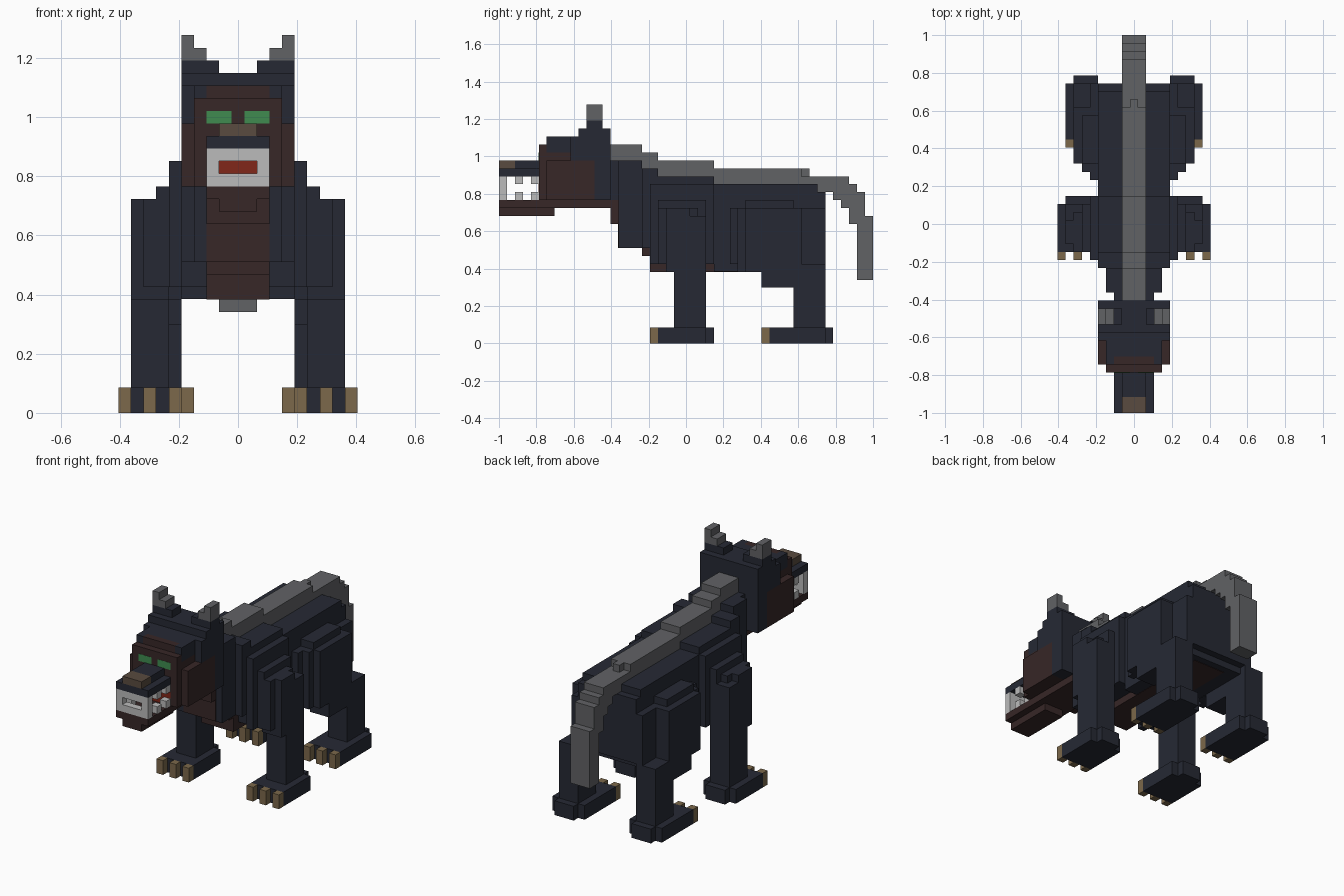
import bpy

if "Cube" in bpy.data.objects:
    bpy.data.objects.remove(bpy.data.objects["Cube"])

U = 2 / 47  # one block of the model's grid; y counted 0..47 from the nose


def material(name, r, g, b):
    m = bpy.data.materials.new(name)
    m.diffuse_color = (r, g, b, 1)
    m.use_nodes = True
    m.node_tree.nodes["Principled BSDF"].inputs["Base Color"].default_value = m.diffuse_color
    return m


DARK = material("dark_fur", 0.019, 0.022, 0.034)
BROWN = material("brown_fur", 0.038, 0.020, 0.020)
GREY = material("grey_mane", 0.12, 0.122, 0.13)
CLAW = material("claw", 0.20, 0.14, 0.07)
NOSE = material("nose", 0.10, 0.07, 0.05)
GREEN = material("eye_green", 0.05, 0.26, 0.08)
WHITE = material("tooth", 0.50, 0.50, 0.50)
RED = material("mouth_red", 0.22, 0.02, 0.01)


def part(name, mat, boxes, mirror=False):
    """One object from boxes (x0, x1, y0, y1, z0, z1) in grid blocks."""
    verts, faces = [], []
    for x0, x1, y0, y1, z0, z1 in boxes:
        n = len(verts)
        verts += [(x * U, y * U - 1, z * U) for z in (z0, z1)
                  for x, y in ((x0, y0), (x1, y0), (x1, y1), (x0, y1))]
        faces += [[n + i for i in f] for f in
                  ((3, 2, 1, 0), (4, 5, 6, 7), (0, 1, 5, 4),
                   (1, 2, 6, 5), (2, 3, 7, 6), (3, 0, 4, 7))]
    me = bpy.data.meshes.new(name)
    me.from_pydata(verts, [], faces)
    me.materials.append(mat)
    ob = bpy.data.objects.new(name, me)
    bpy.context.collection.objects.link(ob)
    if mirror:
        mod = ob.modifiers.new("mirror", 'MIRROR')
        mod.use_mirror_merge = False
    return ob


def mid(w, *rest):
    return (-w, w, *rest)


# Muzzle, nose and lower jaw
part("upper_jaw", DARK, [mid(2.5, 0, 5, 21, 22), mid(1.5, 2, 5, 22, 23)])
part("nose", NOSE, [mid(1.5, 0, 2, 22, 23)])
part("lower_jaw", BROWN, [mid(2.5, 0, 15, 17, 18), mid(1.5, 0, 7, 16, 17)])

# Teeth: front rows, corner fangs and spaced side teeth
part("front_teeth", WHITE, [mid(1.5, 0, 1, z, z + 1) for z in (18, 20)])
part("side_teeth", WHITE, [(1.5, 2.5, 0, 1, 18, 21)] +
     [(1.5, 2.5, y, y + 1, z, z + 1) for y in (2, 4) for z in (18, 20)], True)
part("mouth_back", RED, [mid(2.5, 4.95, 5, 18, 21)])

# Head
part("face", BROWN, [mid(3.5, 5, 12, 18, 24), mid(3.5, 5, 6, 24, 25),
                     mid(2.5, 6, 7, 24, 26)])
part("cheek", BROWN, [(3.5, 4.5, 6, 12, 18, 23)], True)
part("forehead", DARK, [mid(3.5, 7, 10, 24, 26), mid(3.5, 10, 14, 24, 27)])
part("brow_side", DARK, [(2.5, 3.5, 6, 7, 24, 26), (3.5, 4.5, 9, 14, 23, 26)], True)
part("skull_back", DARK, [mid(4.5, 12, 14, 18, 26)])
part("eye", GREEN, [(0.5, 2.5, 4.97, 5.5, 23, 24)], True)
part("ear", DARK, [(1.5, 4.5, 11, 13, 26, 28), (3.5, 4.5, 10, 14, 26, 27)], True)
part("ear_tip", GREY, [(2.5, 4.5, 11, 13, 28, 29), (3.5, 4.5, 11, 13, 29, 30)], True)

# Neck, chest, body and belly
part("neck", DARK, [mid(2.5, 14, 15, 18, 23), mid(3.5, 15, 18, 12, 23)])
part("throat", BROWN, [mid(2.5, 14, 15, 15, 18), mid(2.5, 14.95, 18, 12, 17)])
part("body", DARK, [mid(4.5, 18, 20, 12, 22), mid(4.5, 20, 27, 10, 21),
                    mid(4.5, 27, 40, 9.05, 20), mid(4.5, 40, 41, 10, 19)])
part("chest", BROWN, [mid(2.5, 17.95, 19, 11, 13), mid(2.5, 18.95, 27, 9, 12),
                      mid(2.5, 27, 39, 9, 10)])

# Mane steps down along the back: (start, end, top)
mane = [(14, 18, 25), (18, 20, 24), (20, 27, 23), (27, 38, 22), (38, 40, 21)]
part("mane", GREY, [mid(1.5, a, b, t - 2, t) for a, b, t in mane] +
     [mid(0.5, 38, 39, 21, 22)])

# Tail drops behind: (start, end, bottom, top)
tail = [(40, 42, 19, 21), (42, 43, 18, 21), (43, 44, 17, 21),
        (44, 45, 15, 20), (45, 46, 8, 19), (46, 47, 8, 16)]
part("tail", GREY, [mid(1.5, *t) for t in tail])

# Legs
part("shoulder", DARK, [(4.5, 5.5, 19, 27, 10, 20), (5.5, 6.5, 20, 26, 10, 18)], True)
part("front_leg", DARK, [(5.5, 8.5, 21, 24, 16, 17), (5.5, 7.5, 20, 25, 10, 17),
                         (5.5, 8.5, 21, 26, 9, 16), (5.5, 8.5, 22, 26, 2, 9)], True)
part("hip", DARK, [(4.5, 5.5, 29, 41, 10, 17), (5.5, 6.5, 30, 38, 9, 17),
                   (4.5, 6.5, 31, 37, 17, 18)], True)
part("hind_leg", DARK, [(4.5, 7.5, 31, 38, 9, 17), (4.5, 7.5, 33, 41, 7, 10),
                        (4.5, 7.5, 37, 41, 2, 7)], True)


# Feet with three claws each
def foot(name, x, y, length):
    part(name, DARK, [(x, x + 5, y + 1, y + length - 1, 0, 2),
                      (x + 1, x + 4, y + length - 1, y + length, 0, 2)], True)
    part(name + "_claws", CLAW,
         [(x + i, x + i + 1, y, y + 1, 0, 2) for i in (0, 2, 4)], True)


foot("front_foot", 4.5, 19, 8)
foot("hind_foot", 3.5, 33, 9)
